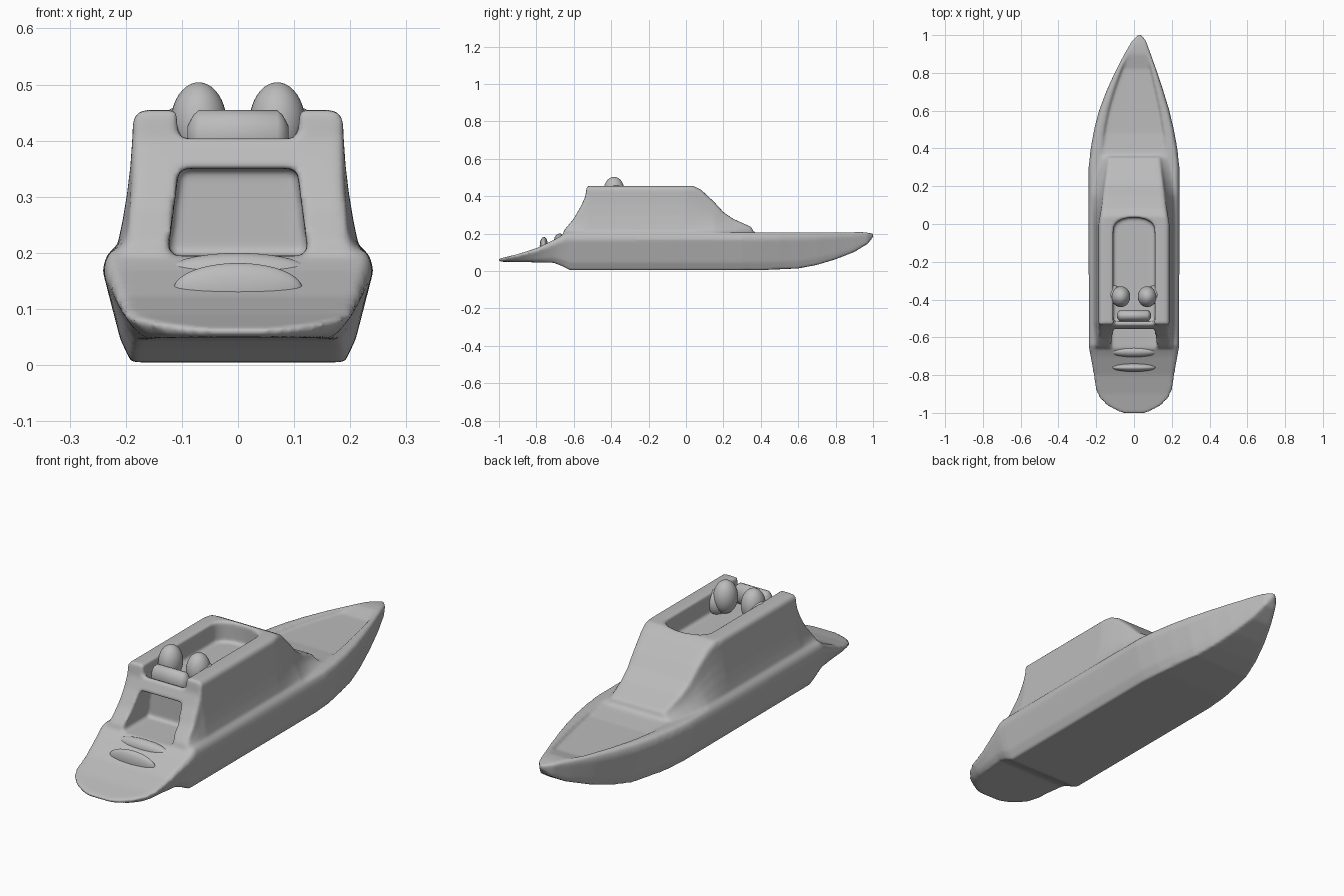
import bpy, bmesh, math
from mathutils import Vector

if "Cube" in bpy.data.objects:
    bpy.data.objects.remove(bpy.data.objects["Cube"], do_unlink=True)

grey = bpy.data.materials.new("plain grey")
grey.use_nodes = True
grey.diffuse_color = (0.5, 0.5, 0.5, 1)
grey.node_tree.nodes["Principled BSDF"].inputs["Base Color"].default_value = (0.5, 0.5, 0.5, 1)


def curve(keys, y):
    """Read a value off a list of (y, value) keys."""
    for (a, p), (b, q) in zip(keys, keys[1:]):
        if y <= b:
            return p + (q - p) * max(0, (y - a) / (b - a))
    return keys[-1][1]


def make(name, bm):
    bmesh.ops.recalc_face_normals(bm, faces=bm.faces)
    mesh = bpy.data.meshes.new(name)
    bm.to_mesh(mesh)
    bm.free()
    for p in mesh.polygons:
        p.use_smooth = True
    mesh.materials.append(grey)
    obj = bpy.data.objects.new(name, mesh)
    bpy.context.collection.objects.link(obj)
    return obj


def loft(name, rings):
    bm = bmesh.new()
    loops = [[bm.verts.new(co) for co in ring] for ring in rings]
    for a, b in zip(loops, loops[1:]):
        for i in range(len(a)):
            j = (i + 1) % len(a)
            bm.faces.new((a[i], a[j], b[j], b[i]))
    bm.faces.new(loops[0])
    bm.faces.new(loops[-1])
    return make(name, bm)


def blob(name, centre, radii):
    bm = bmesh.new()
    bmesh.ops.create_uvsphere(bm, u_segments=32, v_segments=20, radius=1)
    for v in bm.verts:
        v.co = Vector(c + r * k for c, r, k in zip(centre, radii, v.co))
    return make(name, bm)


# Hull lines along the length
beam = [(-1, .06), (-.985, .10), (-.96, .145), (-.92, .185), (-.87, .205), (-.8, .214),
        (-.65, .24), (.3, .241), (.4, .23), (.5, .212), (.6, .187), (.7, .153),
        (.8, .114), (.9, .07), (.97, .037), (1, .01)]
deck = [(-1, .066), (-.9, .09), (-.8, .122), (-.7, .17), (-.64, .205), (.95, .208), (1, .2)]
keel = [(-1, .05), (-.71, .045), (-.67, .03), (-.62, .005), (.4, .005), (.6, .014), (.7, .033),
        (.8, .063), (.9, .102), (.97, .145), (1, .18)]
roof = [(-.7, 0), (-.65, .22), (-.6, .28), (-.56, .35), (-.538, .4), (-.53, .455), (.04, .455),
        (.08, .435), (.15, .37), (.2, .315), (.25, .28), (.35, .235), (.45, 0)]
house = [(-.7, .2), (-.53, .187), (0, .187), (.1, .17), (.25, .15), (.4, .13), (.6, .1),
         (.8, .055), (1, .002)]
inner = [(.15, .9), (.4, .72)]
recess = [(.35, 0), (.48, .016), (.82, .018), (.9, 0)]


def section(y):
    w, zt, zb = curve(beam, y), curve(deck, y), curve(keel, y)
    d, n, r = zt - zb, curve(inner, y), curve(recess, y)
    base = n * w
    top = min(curve(house, y), base * .95)
    h = max(curve(roof, y), zt) - zt
    half = [(.4 * w, zb), (.79 * w, zb), (.87 * w, zb + .2 * d), (w, zb + .8 * d),
            (.985 * w, zt - .09 * d), (.94 * w, zt), ((n + .03) * w, zt)]
    for t in (0, .2, .4, .6, .8, .92):
        half.append((top + (base - top) * (1 - t) ** 2, zt - r + h * t))
    half += [(.96 * top, zt - r + .98 * h), (.88 * top, zt - r + h), (.4 * top, zt - r + h)]
    shift = .03 * max(0, (y - .5) / .5) ** 2
    return ([(x + shift, y, z) for x, z in half]
            + [(shift - x, y, z) for x, z in reversed(half)])


stations = sorted({round(-1 + i / 50, 3) for i in range(101)}
                  | {k[0] for line in (beam, keel, roof) for k in line})
hull = loft("hull_and_cabin", [section(y) for y in stations])

# Cutters: round-fronted cockpit, rear notch, stern alcove
arch = [(-.11, -.515), (.11, -.515)]
arch += [(.11 * math.cos(a), -.045 + .08 * math.sin(a) ** .7)
         for a in (math.pi * i / 20 for i in range(21))]
cockpit = loft("cockpit_cutter", [[(x, y, z) for x, y in arch] for z in (.36, .6)])
notch = loft("notch_cutter", [[(-.105, y, .405), (.105, y, .405), (.125, y, .6), (-.125, y, .6)]
                              for y in (-.6, -.4)])
alcove = loft("alcove_cutter", [[(-.125, y, .195), (.125, y, .195), (.105, y, .35), (-.105, y, .35)]
                                for y in (-.9, -.47)])

bpy.context.view_layer.objects.active = hull
for cutter in (cockpit, notch, alcove):
    mod = hull.modifiers.new("cut", "BOOLEAN")
    mod.operation, mod.solver, mod.object = "DIFFERENCE", "EXACT", cutter
    bpy.ops.object.modifier_apply(modifier=mod.name)
    bpy.data.objects.remove(cutter, do_unlink=True)

# Soften the shell
remesh = hull.modifiers.new("even_skin", "REMESH")
remesh.mode, remesh.voxel_size, remesh.use_smooth_shade = "VOXEL", .008, True
smooth = hull.modifiers.new("soften", "SMOOTH")
smooth.factor, smooth.iterations = .5, 5

# Seats with side shoulders, and the bar behind them
for side, s in (("left", 1), ("right", -1)):
    blob("seat_" + side, (s * .07, -.385, .43), (.05, .055, .074))
    blob("seat_shoulder_" + side, (s * .105, -.375, .4), (.045, .05, .06))
bar = loft("seat_bar", [[(x, -.485 + r * math.cos(a), .408 + 1.5 * r * math.sin(a))
                         for a in (math.tau * i / 16 for i in range(16))]
                        for x, r in ((-.09, .012), (-.08, .025), (-.07, .031), (.07, .031),
                                     (.08, .025), (.09, .012))])

# Boarding steps on the stern platform
blob("upper_step", (0, -.675, .165), (.13, .03, .035))
blob("lower_step", (0, -.76, .135), (.115, .022, .047))
